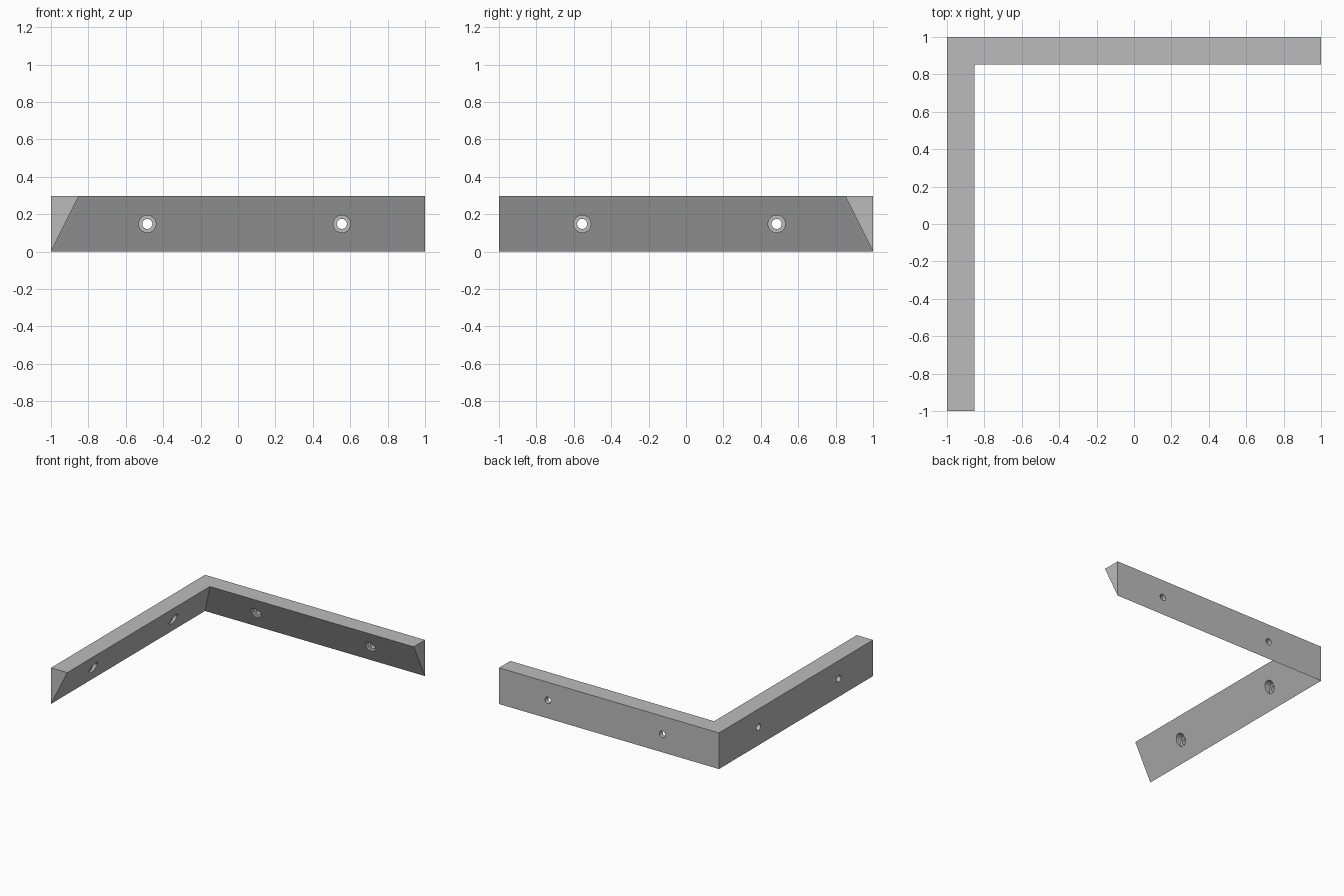
import bpy, bmesh, math
from mathutils import Matrix, Vector

if "Cube" in bpy.data.objects:
    bpy.data.objects.remove(bpy.data.objects["Cube"])

HEIGHT, WIDTH = 0.297, 0.148
FLOOR = 0.037            # wall left behind each counterbore
HOLE_R, BORE_R = 0.027, 0.046

grey = bpy.data.materials.new("light grey")
grey.use_nodes = True
colour = (0.5, 0.5, 0.5, 1)
grey.diffuse_color = colour
grey.node_tree.nodes["Principled BSDF"].inputs["Base Color"].default_value = colour


def make_object(name, bm):
    bmesh.ops.recalc_face_normals(bm, faces=bm.faces)
    mesh = bpy.data.meshes.new(name)
    bm.to_mesh(mesh)
    bm.free()
    mesh.materials.append(grey)
    obj = bpy.data.objects.new(name, mesh)
    bpy.context.collection.objects.link(obj)
    return obj


def loft(bm, rings, closed_ends=True):
    """Join matching rings of points with quads and cap the ends."""
    rings = [[bm.verts.new(p) for p in ring] for ring in rings]
    for a, b in zip(rings, rings[1:]):
        for i in range(len(a)):
            j = (i + 1) % len(a)
            bm.faces.new((a[i], a[j], b[j], b[i]))
    bm.faces.new(rings[0])
    bm.faces.new(rings[-1])


# Corner bracket: triangular section swept along two legs with a mitred corner
def section(outer, inner):
    return [(*outer, 0), (*outer, HEIGHT), (*inner, HEIGHT)]


bm = bmesh.new()
inset = 1 - WIDTH
loft(bm, [section((1, 1), (1, inset)),
          section((-1, 1), (-inset, inset)),
          section((-1, -1), (-inset, -1))])
bracket = make_object("corner_bracket", bm)

# Stepped screw-hole cutters: narrow through hole, wide counterbore inside
bm = bmesh.new()
steps = [(-0.1, HOLE_R), (FLOOR, HOLE_R), (FLOOR, BORE_R), (0.3, BORE_R)]
angles = [math.tau * i / 32 for i in range(32)]
for origin, axis in [((-0.485, 1), (0, -1)), ((0.555, 1), (0, -1)),
                     ((-1, 0.485), (1, 0)), ((-1, -0.555), (1, 0))]:
    turn = Vector((*axis, 0)).to_track_quat('Z', 'Y').to_matrix().to_4x4()
    place = Matrix.Translation((*origin, HEIGHT / 2)) @ turn
    loft(bm, [[place @ Vector((r * math.cos(a), r * math.sin(a), d)) for a in angles]
              for d, r in steps])
cutter = make_object("screw_hole_cutter", bm)

# Cut the holes, then drop the cutter
cut = bracket.modifiers.new("screw holes", 'BOOLEAN')
cut.operation = 'DIFFERENCE'
cut.solver = 'EXACT'
cut.object = cutter
bpy.ops.object.select_all(action='DESELECT')
bracket.select_set(True)
bpy.context.view_layer.objects.active = bracket
bpy.ops.object.modifier_apply(modifier=cut.name)
bpy.data.objects.remove(cutter)
bpy.ops.object.shade_smooth_by_angle(angle=math.radians(25))
